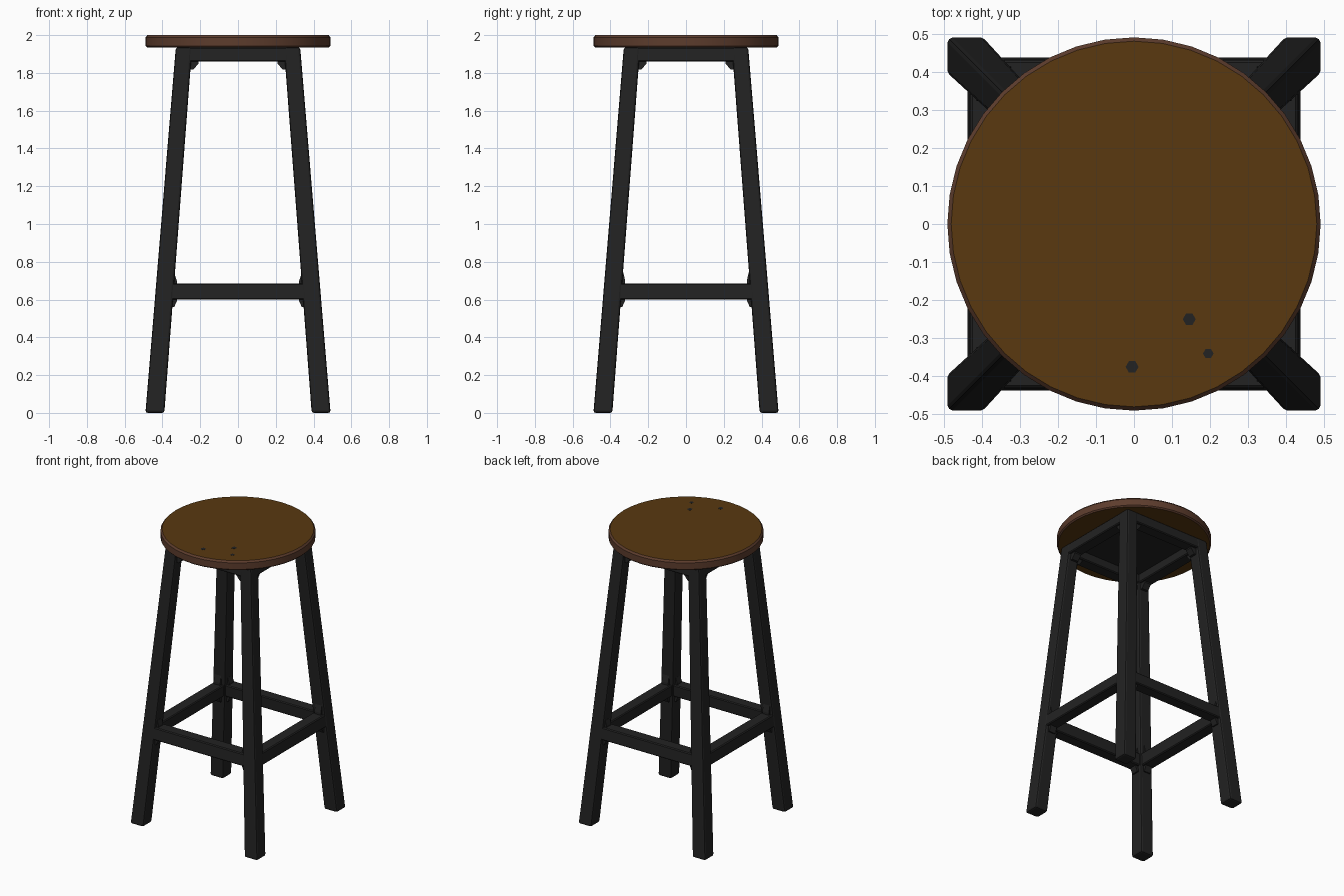
import bpy, bmesh, math
from mathutils import Vector

cube = bpy.data.objects.get("Cube")
if cube:
    bpy.data.objects.remove(cube, do_unlink=True)


def material(name, rgb, rough=0.7):
    m = bpy.data.materials.new(name)
    m.use_nodes = True
    m.diffuse_color = (*rgb, 1)
    bsdf = m.node_tree.nodes["Principled BSDF"]
    bsdf.inputs["Base Color"].default_value = (*rgb, 1)
    bsdf.inputs["Roughness"].default_value = rough
    return m


METAL = material("black metal", (0.016, 0.016, 0.016))
WOOD = material("seat wood", (0.1, 0.04, 0.005))
RIM = material("rim wood", (0.11, 0.046, 0.026))


def make(name, bm, *mats):
    bmesh.ops.recalc_face_normals(bm, faces=bm.faces)
    mesh = bpy.data.meshes.new(name)
    bm.to_mesh(mesh)
    bm.free()
    obj = bpy.data.objects.new(name, mesh)
    bpy.context.collection.objects.link(obj)
    for m in mats:
        mesh.materials.append(m)
    return obj


def bevel(obj, width, segments=1):
    mod = obj.modifiers.new("soft edges", "BEVEL")
    mod.width, mod.segments = width, segments
    return obj


def prism(name, lower, upper, mat):
    """Solid joining two loops with the same number of corners."""
    bm = bmesh.new()
    a = [bm.verts.new(p) for p in lower]
    b = [bm.verts.new(p) for p in upper]
    bm.faces.new(a)
    bm.faces.new(b)
    n = len(a)
    for i in range(n):
        j = (i + 1) % n
        bm.faces.new((a[i], a[j], b[j], b[i]))
    return make(name, bm, mat)


def outer(z):
    return 0.49 - 0.083 * z


def inner(z):
    return 0.39 - 0.076 * z


def square(z, sx, sy):
    o, i = outer(z), inner(z)
    return [(sx * x, sy * y, z) for x, y in ((i, i), (o, i), (o, o), (i, o))]


# Splayed square legs
TOP = 1.935
for sx, sx_name in ((1, "left"), (-1, "right")):
    for sy, sy_name in ((-1, "front"), (1, "back")):
        leg = prism(f"{sy_name}_{sx_name}_leg", square(0, sx, sy), square(TOP, sx, sy), METAL)
        bevel(leg, 0.012, 2)


# Rails and their corner gussets on each of the four sides
def turned(points, quarter):
    c, s = [(1, 0), (0, 1), (-1, 0), (0, -1)][quarter]
    return [(c * x - s * y, s * x + c * y, z) for x, y, z in points]


def rail(name, quarter, z0, z1, inset):
    def end(sign):
        return [(sign * (inner(z) + 0.02), -(outer(z) - d), z)
                for z, d in ((z0, inset), (z1, inset), (z1, 0.085), (z0, 0.085))]
    obj = prism(name, turned(end(-1), quarter), turned(end(1), quarter), METAL)
    bevel(obj, 0.006)


def gusset(name, quarter, sign, z, rise, reach):
    """Small wedge filling the corner between a leg and a rail."""
    x = inner(z)
    profile = [(x + 0.01, z), (x - reach, z), (x - reach, z + rise * 0.3),
               (x - reach * 0.3, z + rise), (inner(z + rise) + 0.01, z + rise)]
    loops = [turned([(sign * px, -(outer(z) - d), pz) for px, pz in profile], quarter)
             for d in (0.02, 0.07)]
    prism(name, *loops, METAL)


for q, side in enumerate(("front", "left", "back", "right")):
    rail(f"{side}_foot_rail", q, 0.60, 0.685, 0.003)
    rail(f"{side}_seat_rail", q, 1.86, TOP, 0.002)
    for sign, end in ((-1, "start"), (1, "finish")):
        gusset(f"{side}_seat_gusset_{end}", q, sign, 1.865, -0.048, 0.04)
        gusset(f"{side}_upper_foot_gusset_{end}", q, sign, 0.68, 0.05 if q % 2 == 0 else 0.07, 0.016)
        gusset(f"{side}_lower_foot_gusset_{end}", q, sign, 0.605, -0.045, 0.02)

# Plate closing the frame below the seat
w = outer(TOP) - 0.03
corners = [(-w, -w), (w, -w), (w, w), (-w, w)]
prism("seat_plate", [(x, y, 1.915) for x, y in corners],
      [(x, y, 1.938) for x, y in corners], METAL)

# Round seat with a lighter rim
bm = bmesh.new()
rings = []
SIDES = 40
for r, z in ((0.482, 1.935), (0.49, 1.943), (0.49, 1.988), (0.48, 2.0)):
    rings.append([bm.verts.new((r * math.cos(t), r * math.sin(t), z))
                  for t in (2 * math.pi * k / SIDES for k in range(SIDES))])
bm.faces.new(rings[0])
bm.faces.new(rings[-1])
for a, b in zip(rings, rings[1:]):
    for i in range(SIDES):
        j = (i + 1) % SIDES
        bm.faces.new((a[i], a[j], b[j], b[i])).material_index = 1
seat = make("seat", bm, WOOD, RIM)
bpy.context.view_layer.objects.active = seat
seat.select_set(True)
bpy.ops.object.shade_smooth_by_angle(angle=math.radians(30))

# Dark worn marks on the seat
for k, (x, y, size) in enumerate(((0.145, -0.25, 0.017), (0.195, -0.34, 0.014), (-0.005, -0.375, 0.017))):
    hexagon = [Vector((x + size * math.cos(t), y + size * math.sin(t), 0))
               for t in (math.pi / 3 * n for n in range(6))]
    prism(f"seat_mark_{k + 1}", [p + Vector((0, 0, 1.997)) for p in hexagon],
          [p + Vector((0, 0, 2.0008)) for p in hexagon], METAL)
